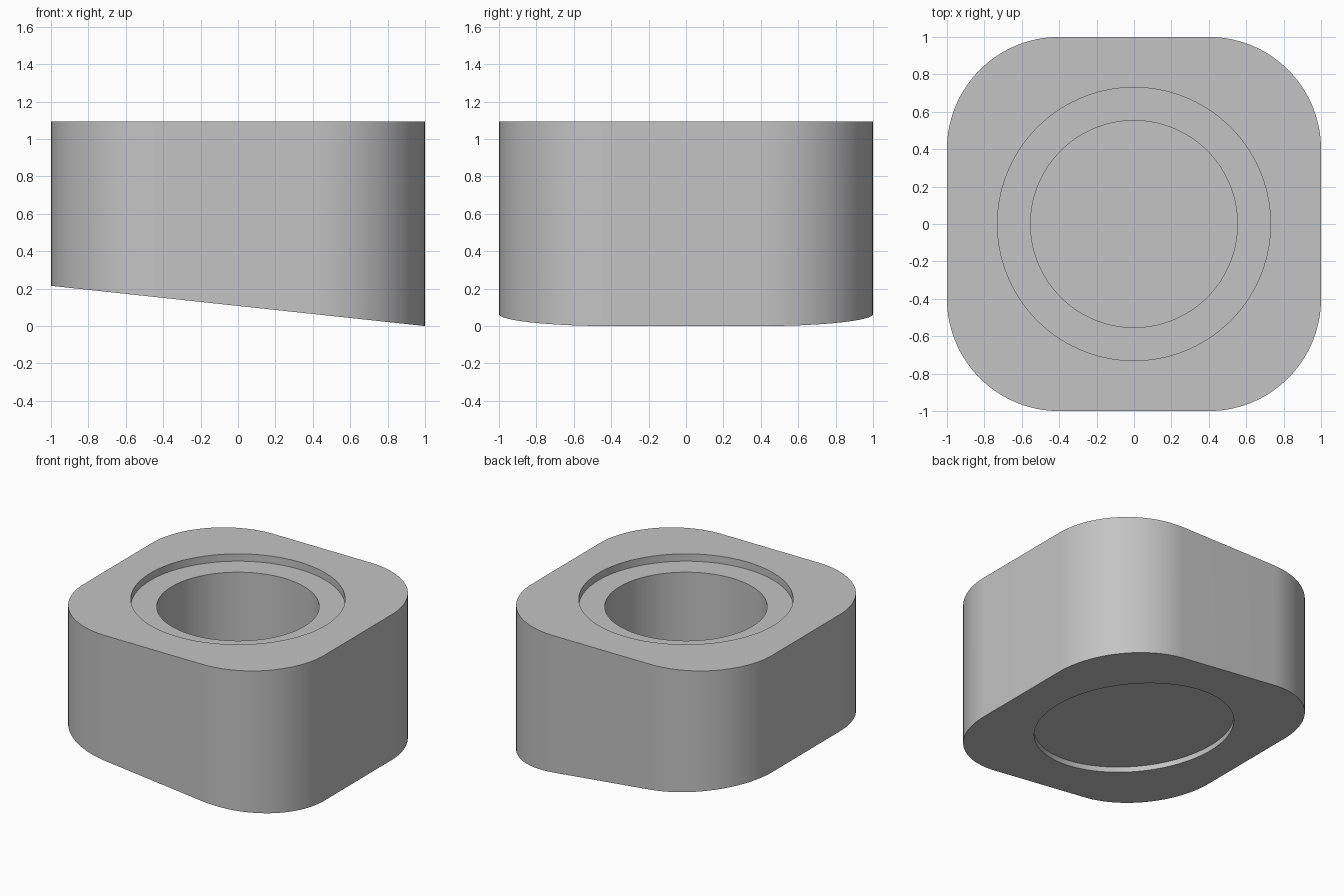
import bpy, bmesh
from math import cos, sin, pi

if "Cube" in bpy.data.objects:
    bpy.data.objects.remove(bpy.data.objects["Cube"], do_unlink=True)

HEIGHT = 1.093
RISE = 0.215          # how far the sloping underside climbs from +x to -x
CORNER = 0.6          # corner radius of the square body
PER_CORNER = 32
COUNT = 4 * PER_CORNER


def rounded_square():
    pts = []
    for q in range(4):
        mid = (q + 0.5) * pi / 2
        cx = (1 - CORNER) * (1 if cos(mid) > 0 else -1)
        cy = (1 - CORNER) * (1 if sin(mid) > 0 else -1)
        for i in range(PER_CORNER):
            a = (q + i / (PER_CORNER - 1)) * pi / 2
            pts.append((cx + CORNER * cos(a), cy + CORNER * sin(a)))
    return pts


def circle(radius):
    angles = [(i + 0.5) * 2 * pi / COUNT for i in range(COUNT)]
    return [(radius * cos(a), radius * sin(a)) for a in angles]


def level(z):
    return lambda x: z


def sloped(offset):
    return lambda x: RISE * (1 - x) / 2 + offset


# Loops from the underside recess, around the outside, down into the bore
sections = [
    (circle(0.68), sloped(0.04)),
    (circle(0.68), sloped(0)),
    (rounded_square(), sloped(0)),
    (rounded_square(), level(HEIGHT)),
    (circle(0.73), level(HEIGHT)),
    (circle(0.73), level(HEIGHT - 0.055)),
    (circle(0.553), level(HEIGHT - 0.055)),
    (circle(0.553), level(0.27)),
]

bm = bmesh.new()
loops = [[bm.verts.new((x, y, z(x))) for x, y in pts] for pts, z in sections]
for low, high in zip(loops, loops[1:]):
    for i in range(COUNT):
        j = (i + 1) % COUNT
        bm.faces.new((low[i], low[j], high[j], high[i]))
bm.faces.new(loops[0][::-1])      # underside recess floor
bm.faces.new(loops[-1])           # bore floor
bmesh.ops.recalc_face_normals(bm, faces=bm.faces[:])

mesh = bpy.data.meshes.new("sloped_foot_block")
bm.to_mesh(mesh)
bm.free()
block = bpy.data.objects.new("sloped_foot_block", mesh)
bpy.context.collection.objects.link(block)

# Plain grey finish
grey = bpy.data.materials.new("light grey")
grey.use_nodes = True
color = (0.55, 0.55, 0.55, 1)
grey.diffuse_color = color
grey.node_tree.nodes["Principled BSDF"].inputs["Base Color"].default_value = color
mesh.materials.append(grey)

# Smooth curved walls with crisp rims
bpy.ops.object.select_all(action="DESELECT")
block.select_set(True)
bpy.context.view_layer.objects.active = block
bpy.ops.object.shade_smooth_by_angle(angle=pi / 6)
